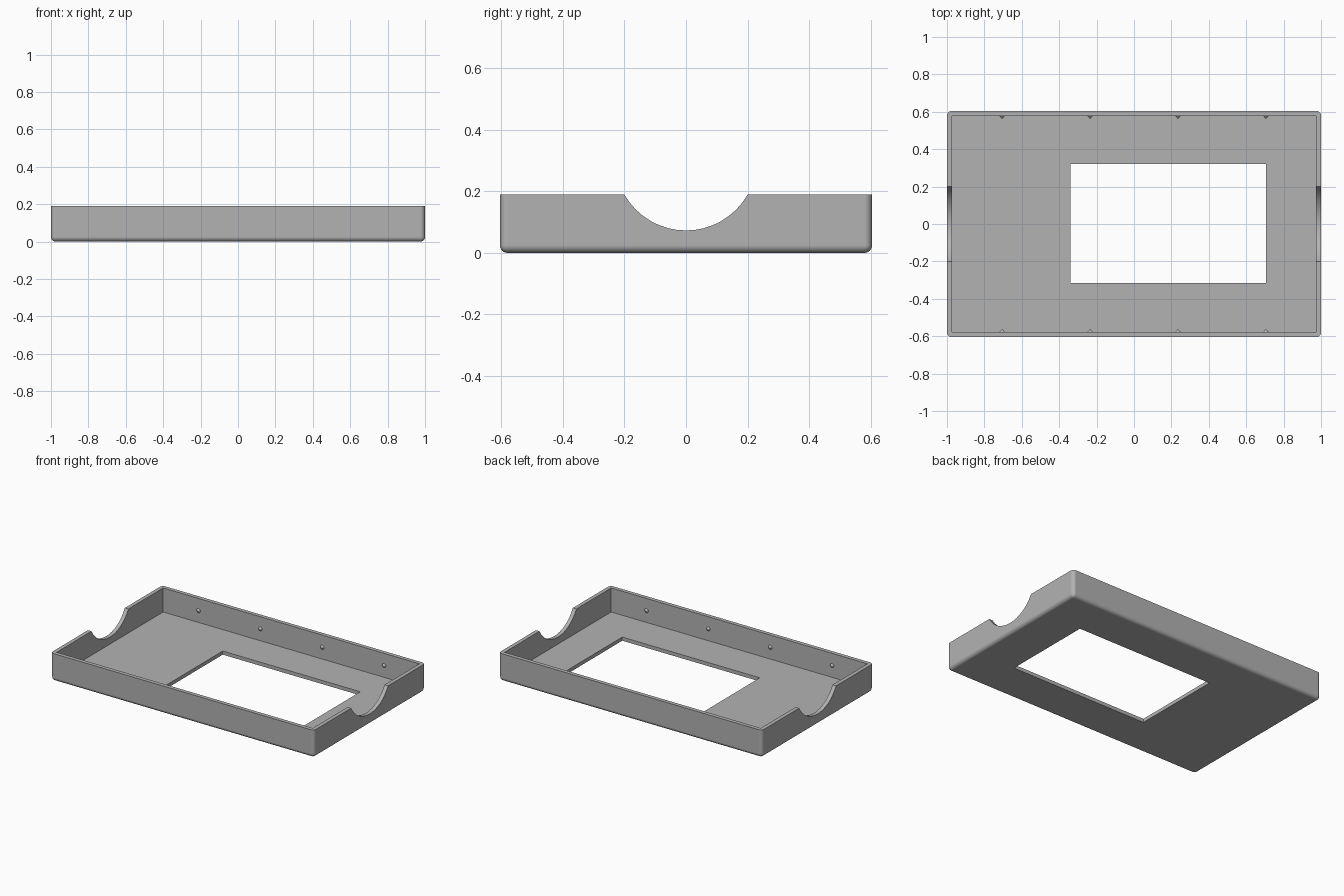
import bpy
import bmesh
from math import radians
from mathutils import Matrix, Vector

old = bpy.data.objects.get("Cube")
if old:
    bpy.data.objects.remove(old, do_unlink=True)

# Overall sizes
HALF_X, HALF_Y, HEIGHT = 1.0, 0.605, 0.19
WALL, FLOOR, FILLET = 0.027, 0.025, 0.025
INNER_X, INNER_Y = HALF_X - WALL, HALF_Y - WALL

grey = bpy.data.materials.new("plain grey")
grey.use_nodes = True
grey.diffuse_color = (0.45, 0.45, 0.45, 1)
grey.node_tree.nodes["Principled BSDF"].inputs["Base Color"].default_value = grey.diffuse_color


def finish(name, bm):
    mesh = bpy.data.meshes.new(name)
    bm.to_mesh(mesh)
    bm.free()
    mesh.materials.append(grey)
    obj = bpy.data.objects.new(name, mesh)
    bpy.context.collection.objects.link(obj)
    return obj


def box(low, high):
    low, high = Vector(low), Vector(high)
    bm = bmesh.new()
    place = Matrix.Translation((low + high) / 2) @ Matrix.Diagonal((*(high - low), 1))
    bmesh.ops.create_cube(bm, size=1, matrix=place)
    return bm


def activate(obj):
    bpy.ops.object.select_all(action="DESELECT")
    obj.select_set(True)
    bpy.context.view_layer.objects.active = obj


# Outer block with rounded upright corners and rounded bottom edge
bm = box((-HALF_X, -HALF_Y, 0), (HALF_X, HALF_Y, HEIGHT))
rounded = [e for e in bm.edges if min(v.co.z for v in e.verts) < 0.01]
bmesh.ops.bevel(bm, geom=rounded, offset=FILLET, segments=6, profile=0.5, affect="EDGES")
tray = finish("tray", bm)

# Cutters: inner cavity, floor window and the round notch through both ends
cavity = finish("cavity_cutter", box((-INNER_X, -INNER_Y, FLOOR), (INNER_X, INNER_Y, 0.5)))
window = finish("window_cutter", box((-0.34, -0.315, -0.1), (0.705, 0.32, 0.1)))
bm = bmesh.new()
bmesh.ops.create_cone(bm, cap_ends=True, segments=48, radius1=0.23, radius2=0.23, depth=3,
                      matrix=Matrix.Translation((0, 0, 0.303)) @ Matrix.Rotation(radians(90), 4, "Y"))
notch = finish("notch_cutter", bm)

activate(tray)
for cutter in (cavity, window, notch):
    cut = tray.modifiers.new("cut", "BOOLEAN")
    cut.operation = "DIFFERENCE"
    cut.solver = "EXACT"
    cut.object = cutter
    bpy.ops.object.modifier_apply(modifier=cut.name)
    bpy.data.objects.remove(cutter, do_unlink=True)
bpy.ops.object.shade_smooth_by_angle(angle=radians(30))
weighted = tray.modifiers.new("even_shading", "WEIGHTED_NORMAL")
weighted.keep_sharp = True
bpy.ops.object.modifier_apply(modifier=weighted.name)

# Small pointed snap nubs along the two long inner walls
for side, label in ((1, "back"), (-1, "front")):
    for i in range(4):
        bm = bmesh.new()
        place = (Matrix.Translation((-0.705 + 0.47 * i, side * (INNER_Y - 0.006), 0.106))
                 @ Matrix.Rotation(radians(90 * side), 4, "X"))
        bmesh.ops.create_cone(bm, cap_ends=True, segments=16, radius1=0.016, radius2=0.003,
                              depth=0.016, matrix=place)
        nub = finish(f"{label}_nub_{i + 1}", bm)
        activate(nub)
        bpy.ops.object.shade_smooth_by_angle(angle=radians(30))
